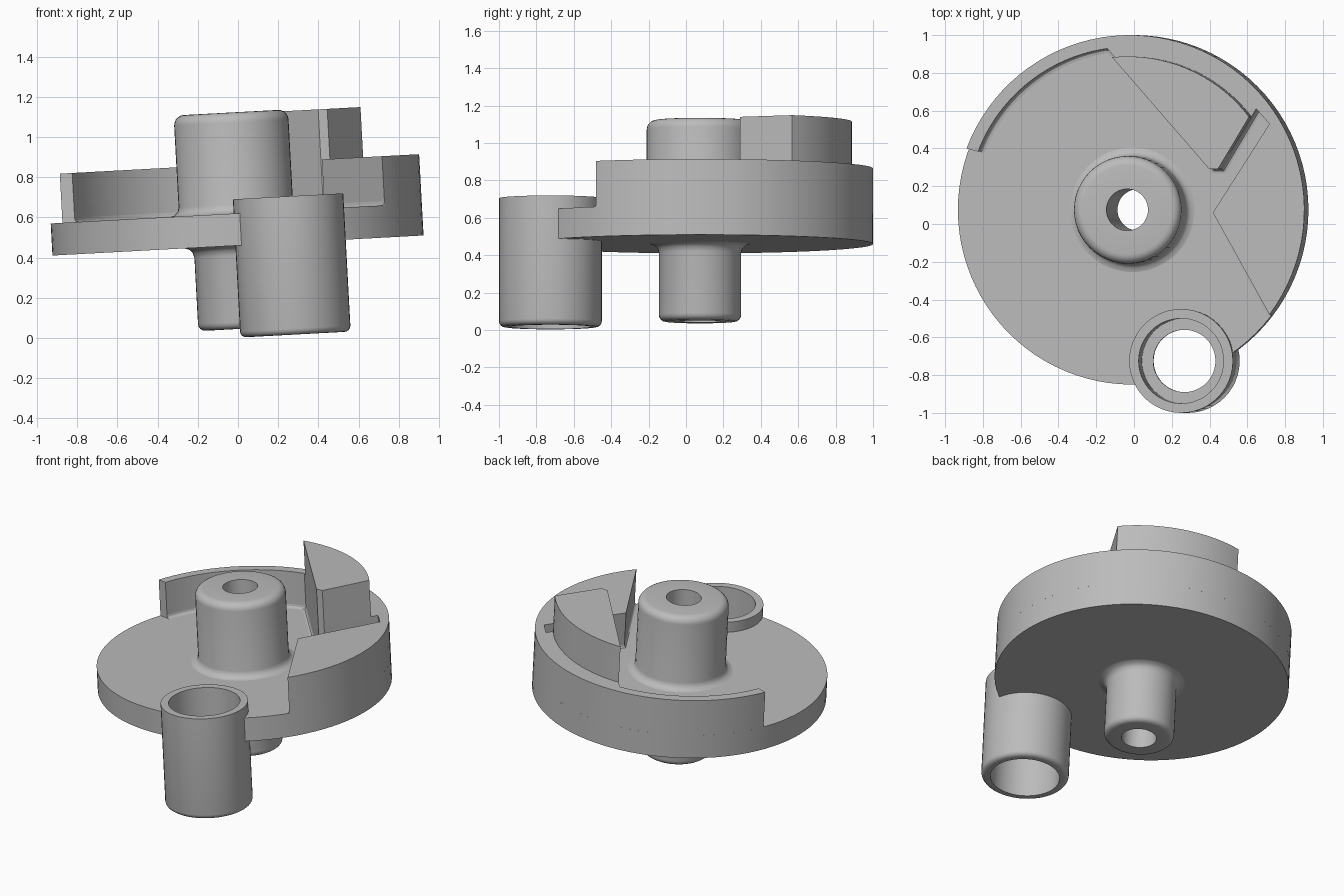
import bpy, bmesh
from math import sin, cos, pi, radians
from mathutils import Matrix, Vector

cube = bpy.data.objects.get("Cube")
if cube:
    bpy.data.objects.remove(cube, do_unlink=True)

grey = bpy.data.materials.new("plain grey")
grey.use_nodes = True
colour = (0.5, 0.5, 0.5, 1)
grey.diffuse_color = colour
grey.node_tree.nodes["Principled BSDF"].inputs["Base Color"].default_value = colour

# The whole part leans slightly towards its right
LEAN = Matrix.Translation((0, 0.075, 0.46)) @ Matrix.Rotation(radians(-3.1), 4, "Y")
R, FLOOR, RIM, TOP = 0.925, 0.16, 0.405, 0.655
PIN = (0.262, -0.8)


def finish(name, bm):
    bmesh.ops.recalc_face_normals(bm, faces=bm.faces)
    mesh = bpy.data.meshes.new(name)
    bm.to_mesh(mesh)
    bm.free()
    mesh.materials.append(grey)
    obj = bpy.data.objects.new(name, mesh)
    bpy.context.collection.objects.link(obj)
    obj.matrix_world = LEAN
    return obj


def smooth(obj):
    bpy.ops.object.select_all(action="DESELECT")
    obj.select_set(True)
    bpy.context.view_layer.objects.active = obj
    bpy.ops.object.shade_smooth_by_angle(angle=radians(32))


def arc(r, start, end, steps, cx=0, cy=0):
    angles = [radians(start + (end - start) * i / steps) for i in range(steps + 1)]
    return [(cx + r * cos(a), cy + r * sin(a)) for a in angles]


def prism(name, outline, low, high):
    bm = bmesh.new()
    face = bm.faces.new([bm.verts.new((x, y, low)) for x, y in outline])
    new = bmesh.ops.extrude_face_region(bm, geom=[face])["geom"]
    top = [v for v in new if isinstance(v, bmesh.types.BMVert)]
    bmesh.ops.translate(bm, verts=top, vec=(0, 0, high - low))
    return finish(name, bm)


def lathe(name, profile, centre=(0, 0), sides=48):
    bm = bmesh.new()
    rings = []
    for i in range(sides):
        a = 2 * pi * i / sides
        rings.append([bm.verts.new((centre[0] + r * cos(a), centre[1] + r * sin(a), z))
                      for r, z in profile])
    n = len(profile)
    for i in range(sides):
        a, b = rings[i], rings[(i + 1) % sides]
        for j in range(n):
            k = (j + 1) % n
            bm.faces.new((a[j], b[j], b[k], a[k]))
    return finish(name, bm)


def cove(name, path, size, z):
    # Small concave fillet on the left-hand side of a wall path
    pts = [Vector(p) for p in path]
    bm = bmesh.new()
    section = [(0, 0), (1, 0), (0.4, 0.13), (0.13, 0.4), (0, 1)]
    rows = []
    for i, p in enumerate(pts):
        before = (p - pts[i - 1]).normalized() if i else None
        after = (pts[i + 1] - p).normalized() if i + 1 < len(pts) else before
        before = before or after
        n1, n2 = Vector((-before.y, before.x)), Vector((-after.y, after.x))
        mitre = (n1 + n2) / (1 + n1.dot(n2))
        rows.append([bm.verts.new((*(p + mitre * size * u), z + size * v)) for u, v in section])
    for a, b in zip(rows, rows[1:]):
        for j in range(len(section)):
            k = (j + 1) % len(section)
            bm.faces.new((a[j], b[j], b[k], a[k]))
    bm.faces.new(rows[0])
    bm.faces.new(rows[-1])
    return finish(name, bm)


# Round base plate, opened for the hub and the pin socket
plate = prism("base_plate", arc(R, 0, 360, 96)[:-1], 0, FLOOR)
for cutter in (prism("hub_cutter", arc(0.2, 0, 360, 48)[:-1], -1, 1),
               prism("socket_cutter", arc(0.25, 0, 360, 48, *PIN)[:-1], -1, 1)):
    cutter.hide_render = True
    mod = plate.modifiers.new("opening", "BOOLEAN")
    mod.object, mod.operation, mod.solver = cutter, "DIFFERENCE", "EXACT"
    bpy.context.view_layer.objects.active = plate
    bpy.ops.object.modifier_apply(modifier=mod.name)
    bpy.data.objects.remove(cutter, do_unlink=True)

# Raised block, slot and thin rim wall
slot_wall = [(0.74, -0.555), (0.44, -0.015), (0.74, 0.455), (0.67, 0.535),
             (0.48, 0.215), (0.435, 0.215)]
wall = slot_wall + arc(0.862, 98, 159, 24)
rim = prism("raised_rim", wall + arc(R, 159.5, -36.9, 52), FLOOR, RIM)
fillet = cove("wall_fillet", wall, 0.022, FLOOR)

# Tall wedge standing on the rim
wedge = prism("tall_wedge", slot_wall[-2:][::-1] + arc(0.812, 37.3, 95.7, 18), RIM, TOP)

# Hub with rounded ends, fillets against the plate and a through bore
upper = [(0.33, FLOOR)] + [(0.33 - 0.045 * sin(t), FLOOR + 0.045 * (1 - cos(t)))
                           for t in (pi / 6, pi / 3, pi / 2)]
crown = arc(0.05, 0, 90, 5, 0.235, TOP - 0.042)
foot = arc(0.035, -90, 0, 4, 0.185, -0.38)
lower = [(0.27 - 0.05 * cos(t), -0.05 + 0.05 * sin(t)) for t in (0, pi / 6, pi / 3, pi / 2)]
hub = lathe("hub", [(0.11, -0.415)] + foot + lower + upper + crown + [(0.11, TOP + 0.008)])

# Hollow pin socket with a thin ledge halfway down the bore
socket_foot = arc(0.03, -90, 0, 4, 0.245, -0.428)
socket = lathe("pin_socket", [(0.218, -0.458)] + socket_foot + [
    (0.275, 0.231), (0.225, 0.231), (0.225, -0.09), (0.165, -0.09),
    (0.165, -0.13), (0.218, -0.13)], PIN)

for part in (plate, rim, fillet, wedge, hub, socket):
    smooth(part)
